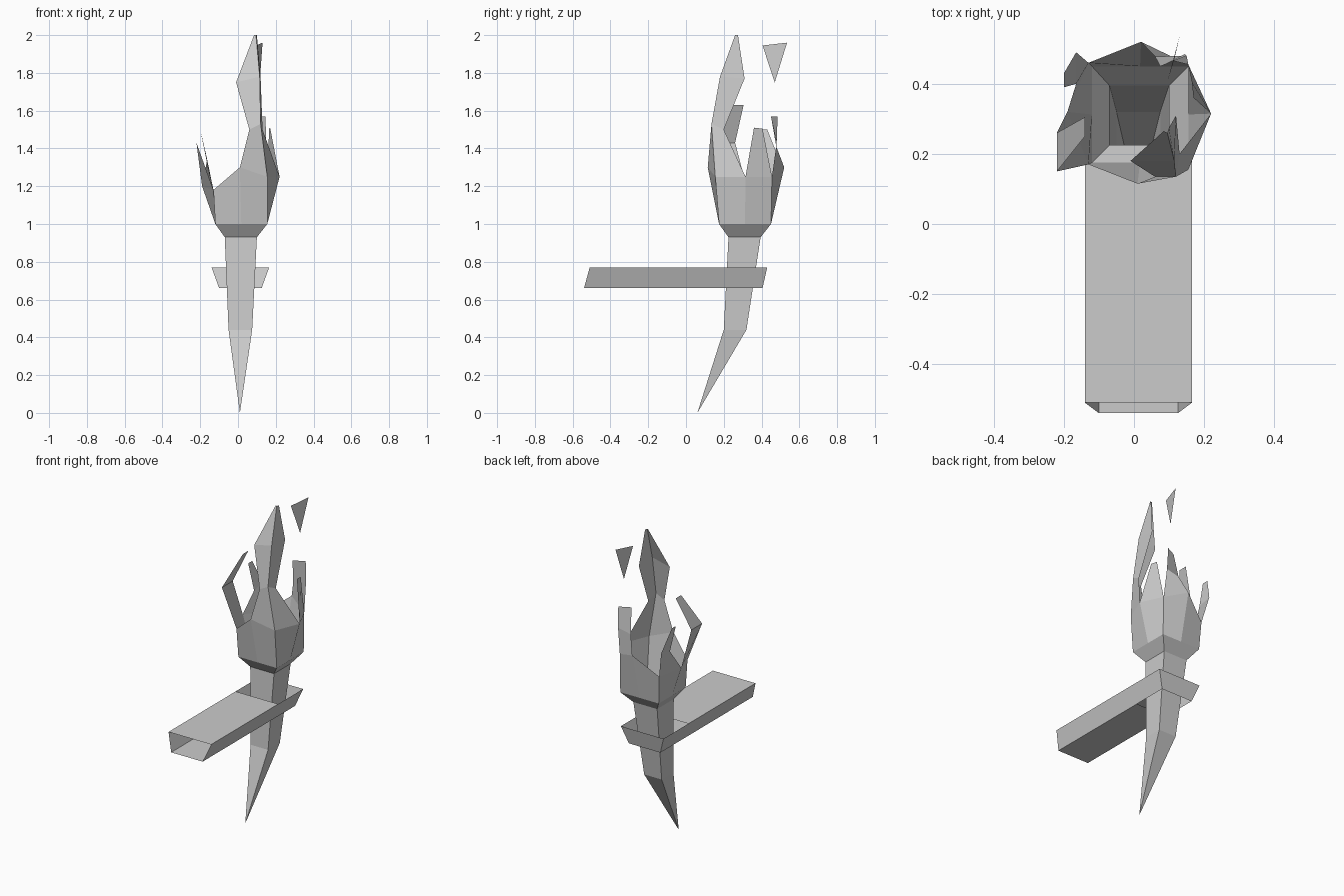
import bpy


def mesh_object(name, verts, faces):
    me = bpy.data.meshes.new(name)
    me.from_pydata(verts, [], faces)
    me.update()
    ob = bpy.data.objects.new(name, me)
    bpy.context.collection.objects.link(ob)
    return ob


def sheet(name, rows, closed=False):
    """Join equal-length rows of points with quads."""
    n = len(rows[0])
    faces = []
    for r in range(len(rows) - 1):
        for i in range(n if closed else n - 1):
            j = (i + 1) % n
            faces.append((r * n + i, r * n + j, (r + 1) * n + j, (r + 1) * n + i))
    return mesh_object(name, [p for row in rows for p in row], faces)


def ring(x0, x1, y0, y1, z, mids=False):
    """Rectangle starting front-left, optionally with side midpoints."""
    c = [(x0, y0, z), (x1, y0, z), (x1, y1, z), (x0, y1, z)]
    if not mids:
        return c
    out = []
    for a, b in zip(c, c[1:] + c[:1]):
        out += [a, tuple((p + q) / 2 for p, q in zip(a, b))]
    return out


# Hollow square handle, tapering to a bent point
low = ring(-0.05, 0.075, 0.2, 0.32, 0.44)
high = ring(-0.07, 0.1, 0.225, 0.395, 0.93)
mesh_object("handle", [(0.01, 0.06, 0)] + low + high,
            [(0, (i + 1) % 4 + 1, i + 1) for i in range(4)] +
            [(i + 1, (i + 1) % 4 + 1, (i + 1) % 4 + 5, i + 5) for i in range(4)])

# Flared open cup with an uneven rim
FL, F, FR, R = (-0.13, 0.17, 1.18), (0.01, 0.115, 1.3), (0.155, 0.155, 1.25), (0.22, 0.315, 1.25)
BR, B, BL, L = (0.155, 0.455, 1.25), (0.02, 0.52, 1.3), (-0.13, 0.46, 1.18), (-0.19, 0.32, 1.2)
sheet("cup", [ring(-0.07, 0.1, 0.225, 0.395, 0.93, True),
              ring(-0.12, 0.155, 0.175, 0.45, 1.0, True),
              [FL, F, FR, R, BR, B, BL, L]], closed=True)

# Tall folded flame on the front right corner
sheet("tall_flame", [
    [F, FR, R],
    [(0.06, 0.135, 1.5), (0.12, 0.135, 1.53), (0.13, 0.2, 1.5)],
    [(-0.01, 0.18, 1.75), (0.115, 0.18, 1.78), (0.12, 0.31, 1.77)],
    [(0.085, 0.265, 2.0), (0.095, 0.26, 2.0), (0.1, 0.275, 2.0)]])

# Smaller flame tongues, each a thin strip rising from the rim
sheet("front_left_flame", [
    [L, FL],
    [(-0.22, 0.26, 1.43), (-0.22, 0.15, 1.43)],
    [(-0.14, 0.305, 1.63), (-0.14, 0.25, 1.63)]])
sheet("back_left_flame", [
    [BL, L],
    [(-0.165, 0.49, 1.35), (-0.165, 0.4, 1.33)],
    [(-0.2, 0.43, 1.5), (-0.2, 0.39, 1.5)]])
sheet("right_flame", [
    [R, BR],
    [(0.17, 0.36, 1.51), (0.165, 0.405, 1.505)]])
sheet("back_flame", [
    [BR, B],
    [(0.15, 0.48, 1.43), (0.06, 0.478, 1.41)],
    [(0.145, 0.485, 1.57), (0.075, 0.45, 1.57)]])

# Loose floating spark
mesh_object("spark", [(0.095, 0.405, 1.945), (0.13, 0.535, 1.96), (0.115, 0.47, 1.75)],
            [(0, 1, 2)])

# Hollow wall bracket: open at the front, slotted around the handle
top = [(-0.14, -0.51, 0.77), (0.165, -0.51, 0.77), (0.165, 0.175, 0.77),
       (0.165, 0.43, 0.77), (-0.14, 0.43, 0.77), (-0.14, 0.175, 0.77)]
bot = [(-0.1, -0.54, 0.66), (0.125, -0.54, 0.66), (0.125, 0.175, 0.66),
       (0.125, 0.405, 0.66), (-0.1, 0.405, 0.66), (-0.1, 0.175, 0.66)]
walls = [(6 + i, 6 + (i + 1) % 6, (i + 1) % 6, i) for i in range(1, 6)]
mesh_object("bracket", top + bot, walls + [(0, 1, 2, 5), (11, 8, 7, 6)])
